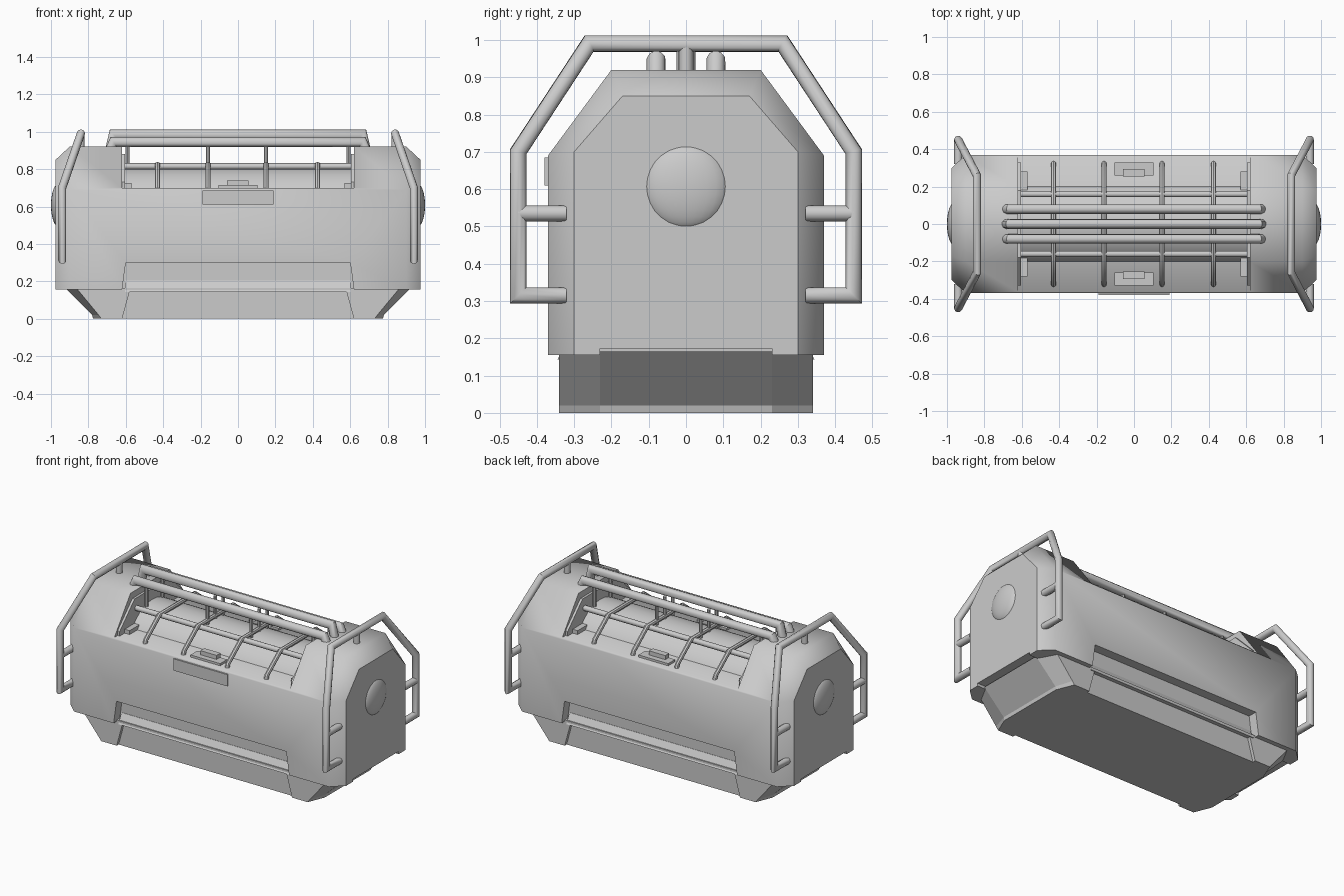
import bpy, bmesh, math
from mathutils import Vector

cube = bpy.data.objects.get("Cube")
if cube:
    bpy.data.objects.remove(cube)

GREY = (0.6, 0.6, 0.6, 1)
mat = bpy.data.materials.new("plain_grey")
mat.use_nodes = True
mat.diffuse_color = GREY
mat.node_tree.nodes["Principled BSDF"].inputs["Base Color"].default_value = GREY


def activate(ob):
    bpy.ops.object.select_all(action='DESELECT')
    ob.select_set(True)
    bpy.context.view_layer.objects.active = ob


def smooth(ob, angle):
    activate(ob)
    bpy.ops.object.shade_smooth_by_angle(angle=math.radians(angle))


def finish(name, bm):
    bmesh.ops.recalc_face_normals(bm, faces=bm.faces)
    me = bpy.data.meshes.new(name)
    bm.to_mesh(me)
    bm.free()
    me.materials.append(mat)
    ob = bpy.data.objects.new(name, me)
    bpy.context.scene.collection.objects.link(ob)
    return ob


def loft(name, rings):
    """Closed skin through rings of equal point count."""
    bm = bmesh.new()
    vs = [[bm.verts.new(p) for p in ring] for ring in rings]
    n = len(vs[0])
    for a, b in zip(vs, vs[1:]):
        for i in range(n):
            j = (i + 1) % n
            bm.faces.new((a[i], a[j], b[j], b[i]))
    bm.faces.new(vs[0])
    bm.faces.new(vs[-1])
    return finish(name, bm)


def prism_x(name, profile, x0, x1):
    return loft(name, [[(x, y, z) for y, z in profile] for x in (x0, x1)])


def prism_y(name, profile, y0, y1):
    return loft(name, [[(x, y, z) for x, z in profile] for y in (y0, y1)])


def box(name, x0, x1, y0, y1, z0, z1):
    return prism_x(name, [(y0, z0), (y1, z0), (y1, z1), (y0, z1)], x0, x1)


def tube(name, path, r, sides=10):
    """Round bar along a path with mitred corners."""
    pts = [Vector(p) for p in path]
    d = (pts[1] - pts[0]).normalized()
    u = d.orthogonal().normalized()
    v = d.cross(u)
    angles = [2 * math.pi * i / sides for i in range(sides)]
    rings = [[pts[0] + r * (math.cos(t) * u + math.sin(t) * v) for t in angles]]
    for k in range(1, len(pts)):
        d = (pts[k] - pts[k - 1]).normalized()
        out = (pts[k + 1] - pts[k]).normalized() if k + 1 < len(pts) else d
        n = d + out
        rings.append([q + d * ((pts[k] - q).dot(n) / d.dot(n)) for q in rings[-1]])
    ob = loft(name, rings)
    smooth(ob, 40)
    return ob


def cut(ob, cutters):
    for c in cutters:
        m = ob.modifiers.new("cut", 'BOOLEAN')
        m.operation = 'DIFFERENCE'
        m.solver = 'EXACT'
        m.object = c
        activate(ob)
        bpy.ops.object.modifier_apply(modifier=m.name)
        bpy.data.objects.remove(c)


def mirrored(half):
    return half + [(-y, z) for y, z in reversed(half)]


# Main hull with chamfered ends, open top bay and side grooves
full = mirrored([(0.37, 0.155), (0.37, 0.69), (0.20, 0.92)])
cap = mirrored([(0.30, 0.155), (0.30, 0.70), (0.17, 0.85)])
body = loft("main_body", [[(x, y, z) for y, z in sec] for x, sec in
                          ((-0.975, cap), (-0.90, full), (0.90, full), (0.975, cap))])
cutters = [box("bay_cutter", -0.62, 0.62, -0.6, 0.6, 0.70, 1.2)]
for s in (-1, 1):
    cutters.append(prism_y("groove_cutter", mirrored([(0.622, 0.14), (0.60, 0.30)]), s * 0.31, s * 0.5))
    cutters.append(box("end_slot_cutter", s * 0.88, s * 1.1, -0.23, 0.23, 0.1, 0.172))
cut(body, cutters)
for e in body.data.edges:
    if all(abs(body.data.vertices[i].co.x) > 0.97 for i in e.vertices):
        e.use_edge_sharp = True
smooth(body, 58)

# Tapered base with clipped corners and recessed side panels
def base_ring(z, x_mid, x_side):
    q = [(x_mid, 0.23), (x_side, 0.34)]
    half = q + [(-x, y) for x, y in reversed(q)]
    return [(x, y, z) for x, y in half] + [(x, -y, z) for x, y in reversed(half)]

base = loft("base", [base_ring(0, 0.775, 0.73), base_ring(0.02, 0.78, 0.745),
                     base_ring(0.165, 0.925, 0.865)])
cut(base, [prism_y("panel_cutter", mirrored([(0.625, -0.02), (0.58, 0.145)]), s * 0.32, s * 0.5)
           for s in (-1, 1)])

for s in (-1, 1):
    # Sloped ledge in each side groove
    prism_x("side_ledge", [(s * 0.28, 0.205), (s * 0.312, 0.205), (s * 0.345, 0.143), (s * 0.28, 0.143)],
            -0.605, 0.605)

    # Latch on the bay sill
    box("latch_plate", -0.105, 0.105, s * 0.26, s * 0.33, 0.69, 0.714)
    box("latch_handle", -0.06, 0.055, s * 0.255, s * 0.295, 0.71, 0.74)

    # Bay end collars
    prism_x("bay_collar", mirrored([(0.33, 0.69), (0.33, 0.73), (0.18, 0.88)]), s * 0.605, s * 0.63)
    box("bay_step", s * 0.57, s * 0.62, -0.28, 0.28, 0.69, 0.725)

    # Domed end hub
    bm = bmesh.new()
    bmesh.ops.create_uvsphere(bm, u_segments=24, v_segments=16, radius=1)
    for v in bm.verts:
        v.co = (s * 0.96 + v.co.x * 0.04, v.co.y * 0.115, 0.607 + v.co.z * 0.115)
    smooth(finish("end_hub", bm), 60)

    # Roll hoop with pegs and a top post
    half = [(0.94, 0.32, 0.315), (0.94, 0.45, 0.315), (0.94, 0.45, 0.70), (0.84, 0.26, 0.99)]
    path = half + [(x, -y, z) for x, y, z in reversed(half)]
    tube("end_hoop", [(s * x, y, z) for x, y, z in path], 0.022)
    for t in (-1, 1):
        tube("hoop_peg", [(s * 0.94, t * 0.32, 0.535), (s * 0.94, t * 0.45, 0.535)], 0.022)
    tube("hoop_post", [(s * 0.84, 0, 0.90), (s * 0.84, 0, 0.985)], 0.02)

    # Long rail inside the bay
    tube("bay_rail", [(-0.62, s * 0.16, 0.815), (0.62, s * 0.16, 0.815)], 0.017)

# Cargo cylinder in the bay
tube("cargo_cylinder", [(-0.62, 0, 0.57), (0.62, 0, 0.57)], 0.24, 32)

# Ribs over the cylinder
rib = mirrored([(0.325, 0.69), (0.315, 0.72), (0.18, 0.825)])
for x in (-0.43, -0.16, 0.15, 0.425):
    tube("bay_rib", [(x, y, z) for y, z in rib], 0.014, 8)

# Posts that carry the top rails
for x in (-0.16, 0.15):
    for y in (-0.08, 0, 0.08):
        tube("rail_post", [(x, y, 0.80), (x, y, 0.95)], 0.011, 8)
for x in (-0.59, 0.59):
    for y in (-0.08, 0.08):
        tube("rail_end_post", [(x, y, 0.80), (x, y, 0.94)], 0.011, 8)

# Three top rails with bent ends
for y, z in ((-0.08, 0.945), (0, 0.985), (0.08, 0.945)):
    tube("top_rail", [(-0.685, y, 0.90), (-0.665, y, z), (0.665, y, z), (0.685, y, 0.90)], 0.026)

# Front plaque
box("front_plaque", -0.19, 0.19, -0.379, -0.365, 0.61, 0.685)
